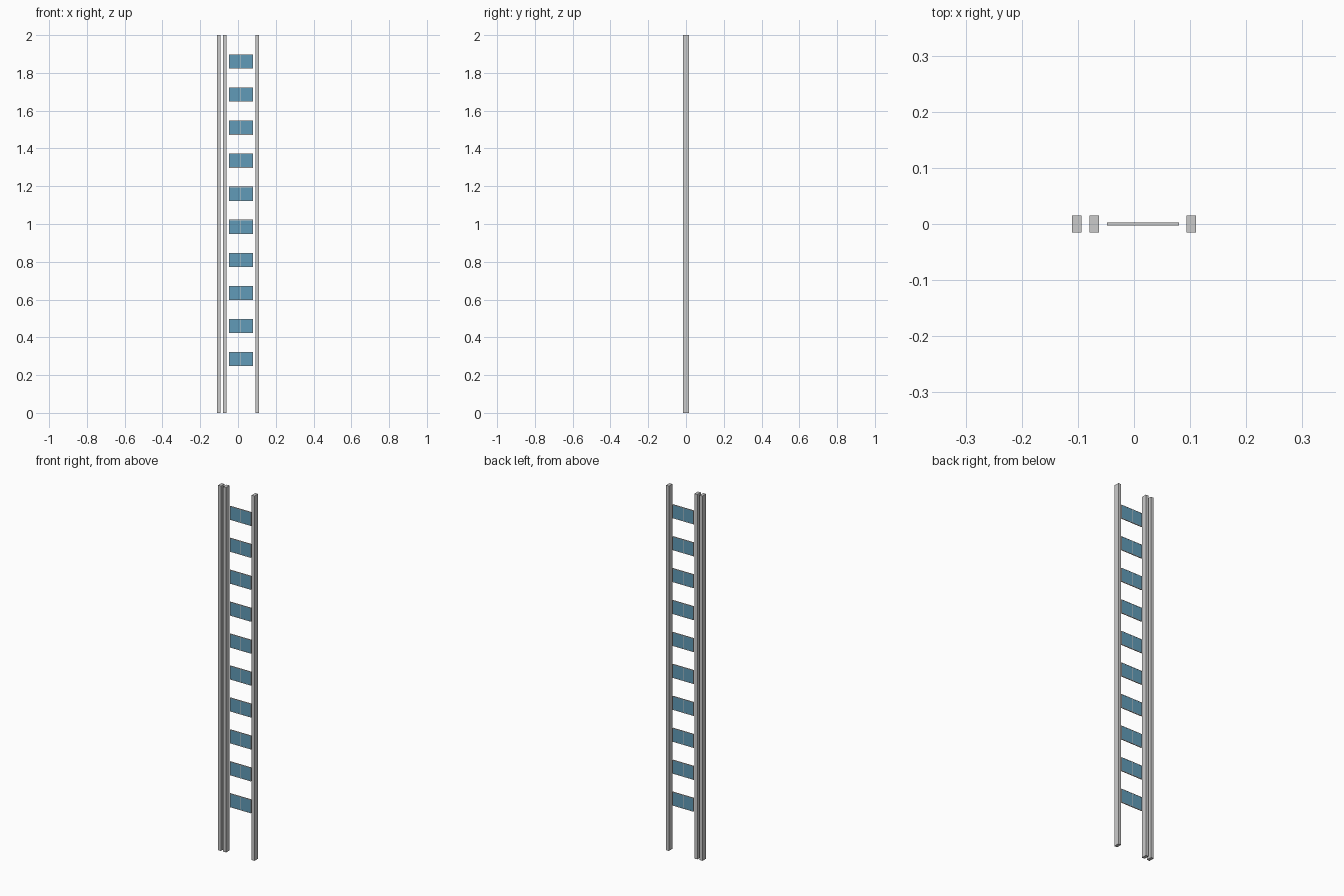
import bpy

if "Cube" in bpy.data.objects:
    bpy.data.objects.remove(bpy.data.objects["Cube"])

blue = bpy.data.materials.new("blue_glass")
blue.diffuse_color = (0.12, 0.33, 0.48, 1)
blue.use_nodes = True
blue.node_tree.nodes["Principled BSDF"].inputs["Base Color"].default_value = blue.diffuse_color


def box(name, x0, x1, z0, z1, depth, mat=None):
    """Axis-aligned box centred on y = 0."""
    bpy.ops.mesh.primitive_cube_add(size=1, location=((x0 + x1) / 2, 0, (z0 + z1) / 2))
    ob = bpy.context.object
    ob.name = name
    ob.scale = (x1 - x0, depth, z1 - z0)
    bpy.ops.object.transform_apply(location=False, rotation=False, scale=True)
    if mat:
        ob.data.materials.append(mat)
    return ob


# Three full-height posts
for name, x in (("outer_left_post", -0.102), ("inner_left_post", -0.0705), ("right_post", 0.102)):
    box(name, x - 0.0085, x + 0.0085, 0, 2, 0.03)

# Ten framed windows, each with two panes
L, R, MID, H, BAR = -0.048, 0.08, 0.014, 0.0375, 0.003
for i in range(10):
    z = 0.285 + 0.175 * i
    b, t = z - H, z + H
    # Frame rails and stiles
    box("window_sill", L, R, b, b + BAR, 0.005)
    box("window_head", L, R, t - BAR, t, 0.005)
    for name, x in (("left_stile", L), ("mullion", MID - BAR / 2), ("right_stile", R - BAR)):
        box(name, x, x + BAR, b + BAR, t - BAR, 0.005)
    # Glass panes
    box("left_pane", L + BAR, MID - BAR / 2, b + BAR, t - BAR, 0.004, blue)
    box("right_pane", MID + BAR / 2, R - BAR, b + BAR, t - BAR, 0.004, blue)
